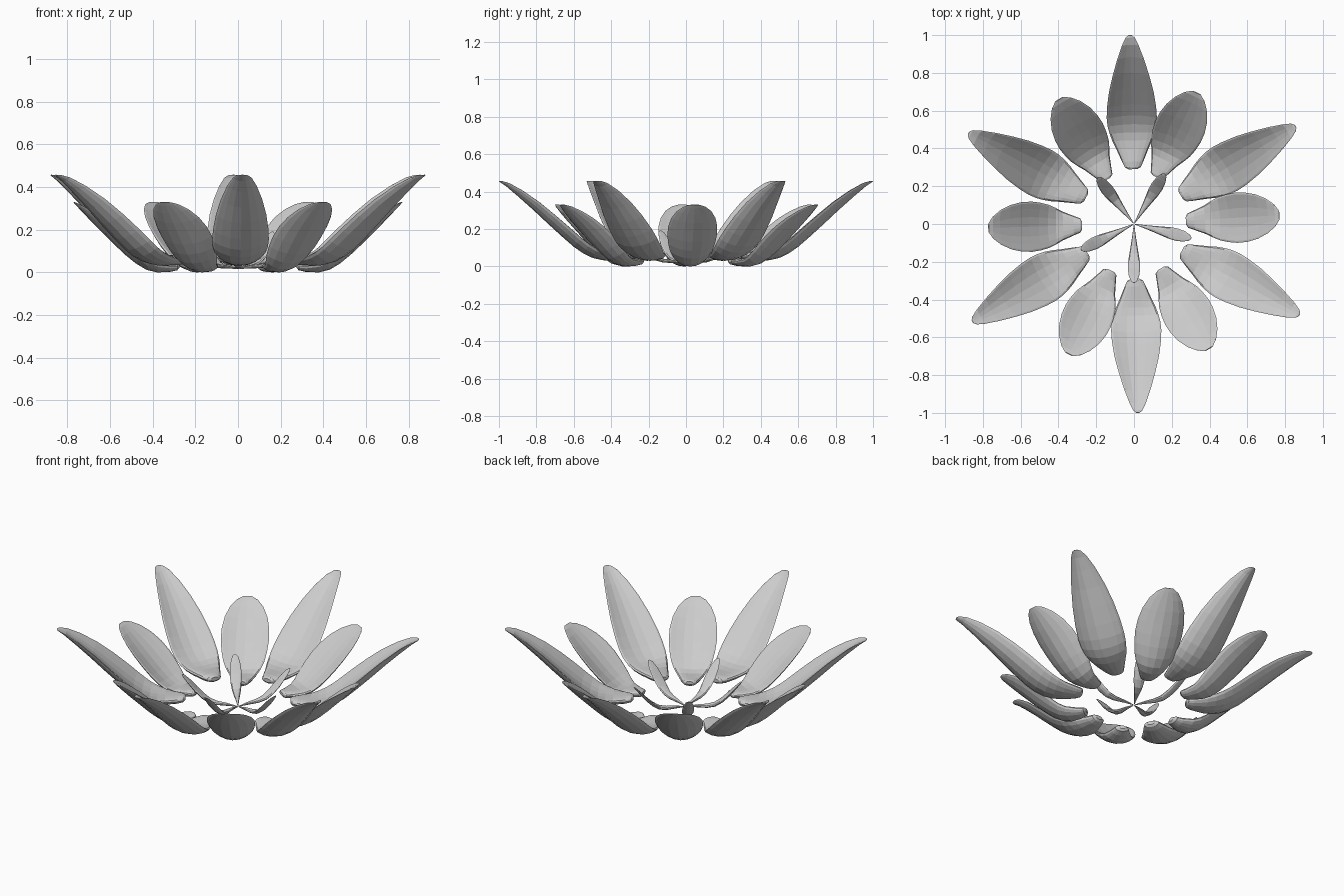
import bpy, math
from mathutils import Vector

grey = bpy.data.materials.new("pale_grey")
grey.diffuse_color = (0.6, 0.6, 0.6, 1)

# stations from base to tip:
# (radius, height of outer keel, half width, thickness, rim lift)
LARGE = [
    (0.290, 0.052, 0.022, 0.022, 0.000), (0.300, 0.042, 0.042, 0.038, 0.001),
    (0.330, 0.034, 0.056, 0.048, 0.004), (0.400, 0.030, 0.086, 0.048, 0.014),
    (0.450, 0.034, 0.106, 0.046, 0.022), (0.500, 0.046, 0.120, 0.044, 0.030),
    (0.550, 0.070, 0.129, 0.042, 0.036), (0.600, 0.105, 0.133, 0.040, 0.040),
    (0.660, 0.157, 0.130, 0.038, 0.042), (0.740, 0.230, 0.118, 0.035, 0.041),
    (0.820, 0.305, 0.097, 0.031, 0.036), (0.900, 0.376, 0.070, 0.025, 0.026),
    (0.960, 0.427, 0.044, 0.018, 0.013), (0.992, 0.449, 0.024, 0.010, 0.004),
    (1.000, 0.455, 0.010, 0.004, 0.000),
]
SMALL = [
    (0.275, 0.022, 0.020, 0.020, 0.000), (0.285, 0.010, 0.038, 0.036, 0.001),
    (0.320, 0.002, 0.052, 0.044, 0.004), (0.380, 0.000, 0.076, 0.044, 0.014),
    (0.430, 0.012, 0.096, 0.042, 0.024), (0.480, 0.042, 0.114, 0.040, 0.032),
    (0.530, 0.083, 0.126, 0.038, 0.037), (0.580, 0.130, 0.133, 0.035, 0.039),
    (0.630, 0.180, 0.131, 0.031, 0.036), (0.680, 0.230, 0.118, 0.026, 0.029),
    (0.725, 0.277, 0.092, 0.020, 0.018), (0.757, 0.311, 0.058, 0.013, 0.007),
    (0.772, 0.328, 0.024, 0.005, 0.000),
]
STAMEN = [
    (0.005, 0.016, 0.002, 0.004, 0.000), (0.060, 0.018, 0.009, 0.016, 0.000),
    (0.120, 0.020, 0.018, 0.022, 0.000), (0.165, 0.032, 0.025, 0.022, 0.002),
    (0.205, 0.060, 0.031, 0.020, 0.004), (0.245, 0.100, 0.033, 0.018, 0.005),
    (0.280, 0.145, 0.028, 0.014, 0.003), (0.305, 0.178, 0.017, 0.008, 0.001),
    (0.313, 0.190, 0.005, 0.003, 0.000),
]


def make_petal(name, stations, degrees, sides):
    """Loft a cupped cross-section along the keel, then turn it about z."""
    keel = [Vector((s[0], 0, s[1])) for s in stations]
    verts, faces = [], []
    last = len(keel) - 1
    for i, (_, _, half, thick, lift) in enumerate(stations):
        along = (keel[min(i + 1, last)] - keel[max(i - 1, 0)]).normalized()
        # base sections stay upright so the blunt end does not fold
        up = Vector((-max(along.z, 0), 0, along.x)).normalized()
        for k in range(sides):
            a = 2 * math.pi * k / sides
            u = math.cos(a)
            h = lift * u * u + thick * (0.5 + 0.5 * math.sin(a))
            verts.append(keel[i] + Vector((0, half * u, 0)) + up * h)
    for i in range(last):
        for k in range(sides):
            j = (k + 1) % sides
            a, b = i * sides, (i + 1) * sides
            faces.append((a + j, a + k, b + k, b + j))
    faces.append(tuple(range(sides)))
    faces.append(tuple(last * sides + k for k in reversed(range(sides))))
    mesh = bpy.data.meshes.new(name)
    mesh.from_pydata(verts, [], faces)
    mesh.materials.append(grey)
    obj = bpy.data.objects.new(name, mesh)
    obj.rotation_euler.z = math.radians(degrees)
    bpy.context.collection.objects.link(obj)


# outer ring of long petals
for n in range(6):
    make_petal(f"large_petal_{n + 1}", LARGE, 31.2 + 60 * n, 16)

# rounder petals in the gaps, set slightly lower
for n, deg in enumerate((3.5, 64.5, 121, 181.5, 243.5, 301)):
    make_petal(f"small_petal_{n + 1}", SMALL, deg, 16)

# slender stamens meeting at the centre
for n, deg in enumerate((270, 346, 58.5, 128, 206)):
    make_petal(f"stamen_{n + 1}", STAMEN, deg, 10)
